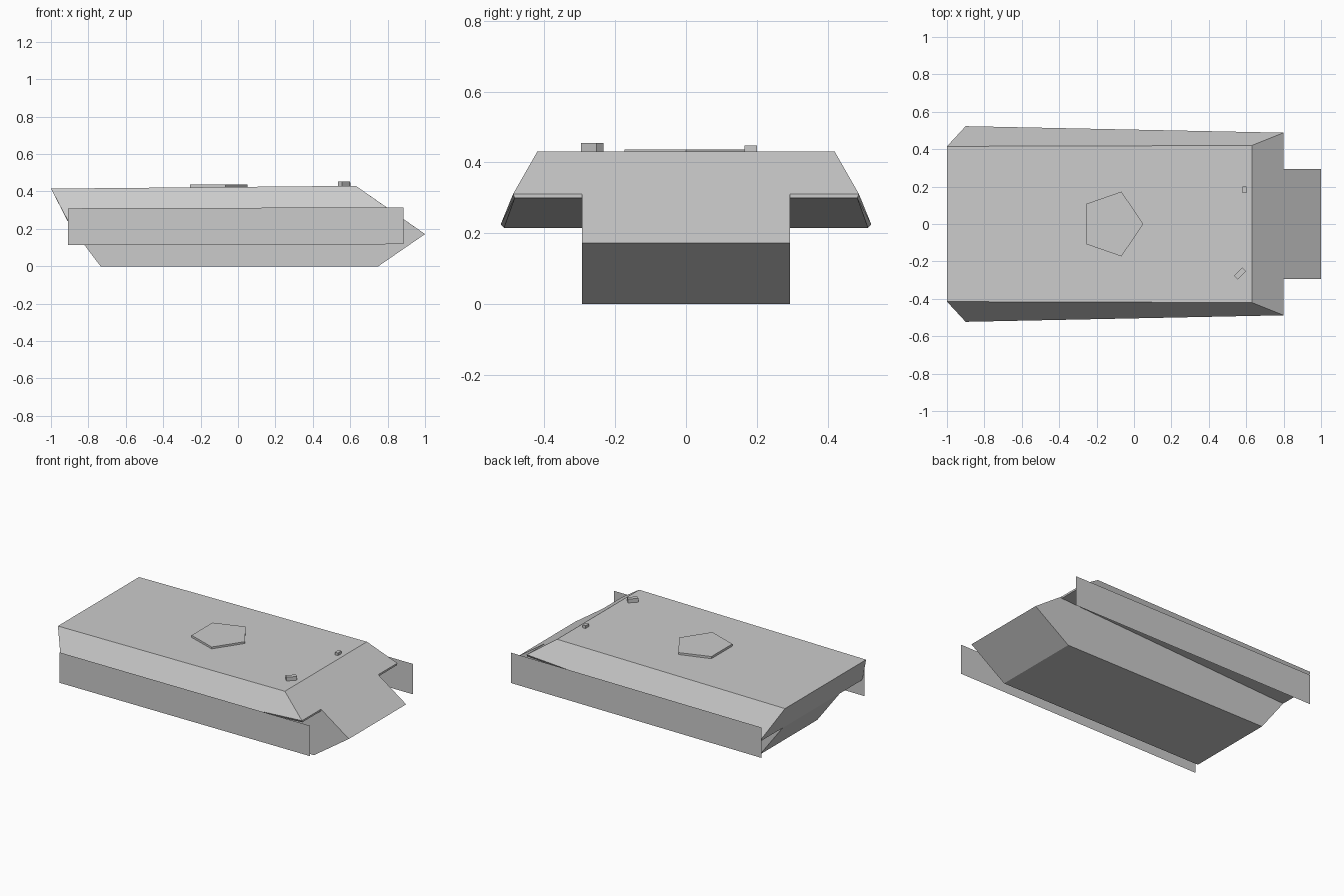
import bpy, bmesh, math

if "Cube" in bpy.data.objects:
    bpy.data.objects.remove(bpy.data.objects["Cube"])


def make_object(name, verts, faces):
    bm = bmesh.new()
    vs = [bm.verts.new(v) for v in verts]
    for f in faces:
        bm.faces.new([vs[i] for i in f])
    bmesh.ops.recalc_face_normals(bm, faces=bm.faces)
    me = bpy.data.meshes.new(name)
    bm.to_mesh(me)
    bm.free()
    ob = bpy.data.objects.new(name, me)
    bpy.context.collection.objects.link(ob)
    return ob


def mirror_y(ob):
    m = ob.modifiers.new("Mirror", 'MIRROR')
    m.use_axis = (False, True, False)
    m.merge_threshold = 0.0005


def prism(name, outline, z0, z1):
    n = len(outline)
    verts = [(x, y, z) for z in (z0, z1) for x, y in outline]
    faces = [list(range(n)), list(range(n, 2 * n))]
    faces += [(i, (i + 1) % n, (i + 1) % n + n, i + n) for i in range(n)]
    return make_object(name, verts, faces)


def box_outline(cx, cy, sx, sy, angle=0):
    c, s = math.cos(angle), math.sin(angle)
    return [(cx + a * sx / 2 * c - b * sy / 2 * s, cy + a * sx / 2 * s + b * sy / 2 * c)
            for a, b in ((-1, -1), (1, -1), (1, 1), (-1, 1))]


# Hull: half of the body with its overhanging side, mirrored across y
W = 0.293
hull_pts = {
    'roof_back_mid': (-1, 0, .415), 'roof_front_mid': (.63, 0, .43),
    'nose_mid': (1, 0, .172), 'floor_front_mid': (.75, 0, 0),
    'floor_back_mid': (-.735, 0, 0), 'tail_mid': (-.897, 0, .215),
    'roof_back': (-1, .415, .415), 'roof_front': (.63, .42, .43),
    'nose': (1, W, .172), 'floor_front': (.75, W, 0),
    'floor_back': (-.735, W, 0), 'tail': (-.897, W, .215),
    'side_front': (.8, .488, .311), 'side_front_in': (.8, W, .311),
    'side_back': (-.9, .523, .225), 'lip_front': (.8, .484, .299),
    'lip_front_in': (.8, W, .299), 'lip_back': (-.897, .514, .215),
}
hull_faces = [
    'roof_back_mid roof_front_mid roof_front roof_back',
    'roof_front_mid nose_mid nose side_front_in side_front roof_front',
    'nose_mid floor_front_mid floor_front nose',
    'floor_front_mid floor_back_mid floor_back floor_front',
    'floor_back_mid tail_mid tail floor_back',
    'tail_mid roof_back_mid roof_back side_back lip_back tail',
    'roof_back roof_front side_front side_back',
    'side_front side_front_in lip_front_in lip_front',
    'side_back side_front lip_front lip_back',
    'lip_back lip_front lip_front_in tail',
    'side_front_in nose floor_front floor_back tail lip_front_in',
]
keys = list(hull_pts)
hull = make_object("hull", list(hull_pts.values()),
                   [[keys.index(k) for k in f.split()] for f in hull_faces])
mirror_y(hull)

# Thin side skirts
skirt = make_object("side_skirt", [(-.91, .525, .113), (.885, .525, .118),
                                   (.885, .525, .315), (-.91, .525, .31)], [(0, 1, 2, 3)])
mirror_y(skirt)

# Five-sided turret base on the roof
prism("turret_base", [(-.12 + .17 * math.cos(i * math.tau / 5), .182 * math.sin(i * math.tau / 5))
                      for i in range(5)], .42, .436)

# Small vision blocks at the roof's front edge
prism("vision_block", box_outline(.59, .183, .022, .036), .425, .447)
prism("periscope", box_outline(.567, -.265, .062, .028, math.pi / 4), .425, .454)
